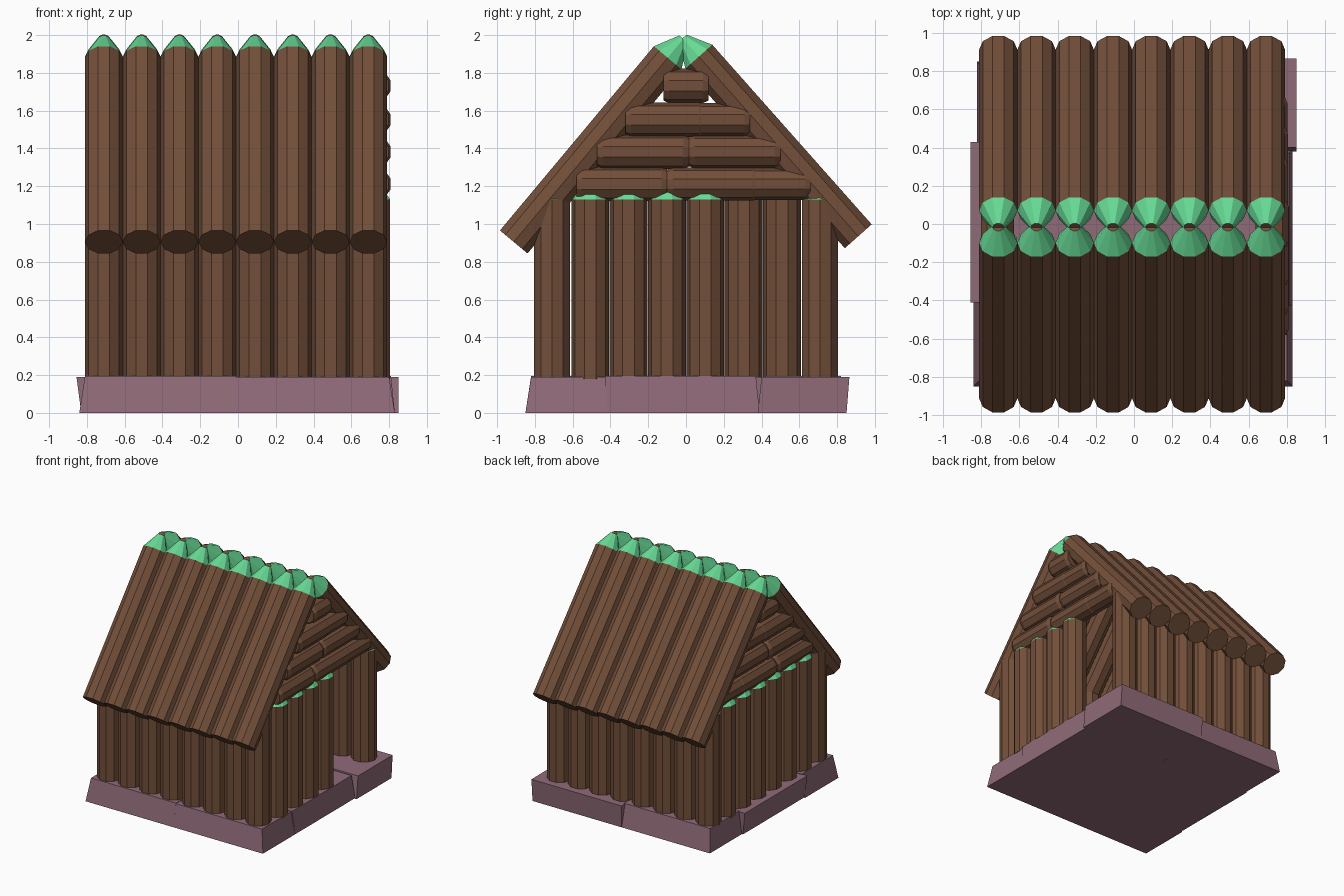
import bpy, bmesh, math
from mathutils import Vector

if "Cube" in bpy.data.objects:
    bpy.data.objects.remove(bpy.data.objects["Cube"])

def material(name, rgb):
    m = bpy.data.materials.new(name)
    m.diffuse_color = (*rgb, 1)
    m.use_nodes = True
    m.node_tree.nodes["Principled BSDF"].inputs["Base Color"].default_value = m.diffuse_color
    return m

BROWN = material("bark brown", (0.17, 0.078, 0.042))
GREEN = material("leaf green", (0.136, 0.70, 0.30))
STONE = material("mauve stone", (0.28, 0.147, 0.19))
SIDES = 10

def finish(bm, name, mats):
    bmesh.ops.recalc_face_normals(bm, faces=bm.faces)
    me = bpy.data.meshes.new(name)
    bm.to_mesh(me)
    bm.free()
    for m in mats:
        me.materials.append(m)
    ob = bpy.data.objects.new(name, me)
    bpy.context.collection.objects.link(ob)
    return ob

def log(name, start, end, u, rings, green=None):
    """Log from start to end; rings are (distance along axis, radius)."""
    start, end, u = Vector(start), Vector(end), Vector(u)
    axis = (end - start).normalized()
    v = axis.cross(u)
    bm = bmesh.new()
    loops = []
    for d, r in rings:
        loops.append([bm.verts.new(start + axis * d
                      + u * r * math.cos(2 * math.pi * k / SIDES)
                      + v * r * math.sin(2 * math.pi * k / SIDES)) for k in range(SIDES)])
    for i in range(len(loops) - 1):
        for k in range(SIDES):
            j = (k + 1) % SIDES
            f = bm.faces.new((loops[i][k], loops[i][j], loops[i + 1][j], loops[i + 1][k]))
            f.material_index = 1 if i == green else 0
    bm.faces.new(loops[0])
    bm.faces.new(loops[-1])
    return finish(bm, name, [BROWN, GREEN])

def pointed_log(name, start, end, u, cone, r):
    n = (Vector(end) - Vector(start)).length
    return log(name, start, end, u, [(0, r), (n, r), (n + cone, 0.03)], green=1)

def blunt_log(name, x, y0, y1, z, r):
    n = y1 - y0
    return log(name, (x, y0, z), (x, y1, z), (0, 0, 1),
               [(0, r * 0.86), (0.03, r), (n - 0.03, r), (n, r * 0.86)])

def stone(name, bottom, top, z1):
    """Block with differing (x0, x1, y0, y1) rectangles below and above."""
    bm = bmesh.new()
    rows = []
    for (x0, x1, y0, y1), z in ((bottom, 0), (top, z1)):
        rows.append([bm.verts.new((x, y, z)) for x, y in ((x0, y0), (x1, y0), (x1, y1), (x0, y1))])
    for k in range(4):
        j = (k + 1) % 4
        bm.faces.new((rows[0][k], rows[0][j], rows[1][j], rows[1][k]))
    bm.faces.new(rows[0])
    bm.faces.new(rows[1])
    return finish(bm, name, [STONE])

# Stone base: two columns of three irregular blocks
stone("base_front_left", (-.84, -.015, -.85, -.4), (-.81, -.01, -.82, -.4), .195)
stone("base_mid_left", (-.83, 0, -.41, .42), (-.855, 0, -.41, .43), .19)
stone("base_back_left", (-.82, .02, .41, .85), (-.80, .01, .42, .82), .195)
stone("base_front_right", (-.02, .83, -.85, -.41), (-.015, .80, -.82, -.42), .19)
stone("base_mid_right", (-.01, .83, -.42, .39), (-.01, .81, -.43, .37), .195)
stone("base_back_right", (.01, .85, .38, .85), (0, .85, .40, .865), .19)

# Log positions shared by walls and roof
xs = [-0.71 + 0.2 * i for i in range(8)]
WR, TOP = 0.1, 1.13

# Front and back walls
for i, x in enumerate(xs):
    low = 0.17 if i % 3 else 0.185
    pointed_log("front_wall_log", (x, -.71, low), (x, -.71, TOP), (1, 0, 0), .1, WR)
    pointed_log("back_wall_log", (x, .71, low), (x, .71, TOP), (1, 0, 0), .1, WR)

# Side walls; the right one leaves a doorway towards the back
for i in range(1, 7):
    y = -0.71 + 0.203 * i
    low = 0.16 if i in (2, 3) else 0.18
    pointed_log("left_wall_log", (-.71, y, low), (-.71, y, TOP), (0, 1, 0), .1, WR)
    if i < 5:
        pointed_log("right_wall_log", (.71, y, low), (.71, y, TOP), (0, 1, 0), .1, WR)

# Roof logs with cut green points meeting at the ridge
for x in xs:
    pointed_log("front_roof_log", (x, -.912, .905), (x, -.097, 1.88), (1, 0, 0), .13, .1)
    pointed_log("back_roof_log", (x, .912, .935), (x, .068, 1.886), (1, 0, 0), .13, .1)

# Gable logs, stacked in shortening rows
gable = [(1.212, [(-.58, -.1), (-.1, .385), (.30, .66)]),
         (1.382, [(-.47, .015), (.015, .5)]),
         (1.552, [(-.32, .1), (-.09, .34)]),
         (1.732, [(-.12, .12)])]
for side, x in (("right", .722), ("left", -.715)):
    for z, parts in gable:
        for n, (y0, y1) in enumerate(parts):
            blunt_log(side + "_gable_log", x, y0, y1, z, .091 - .003 * n)
